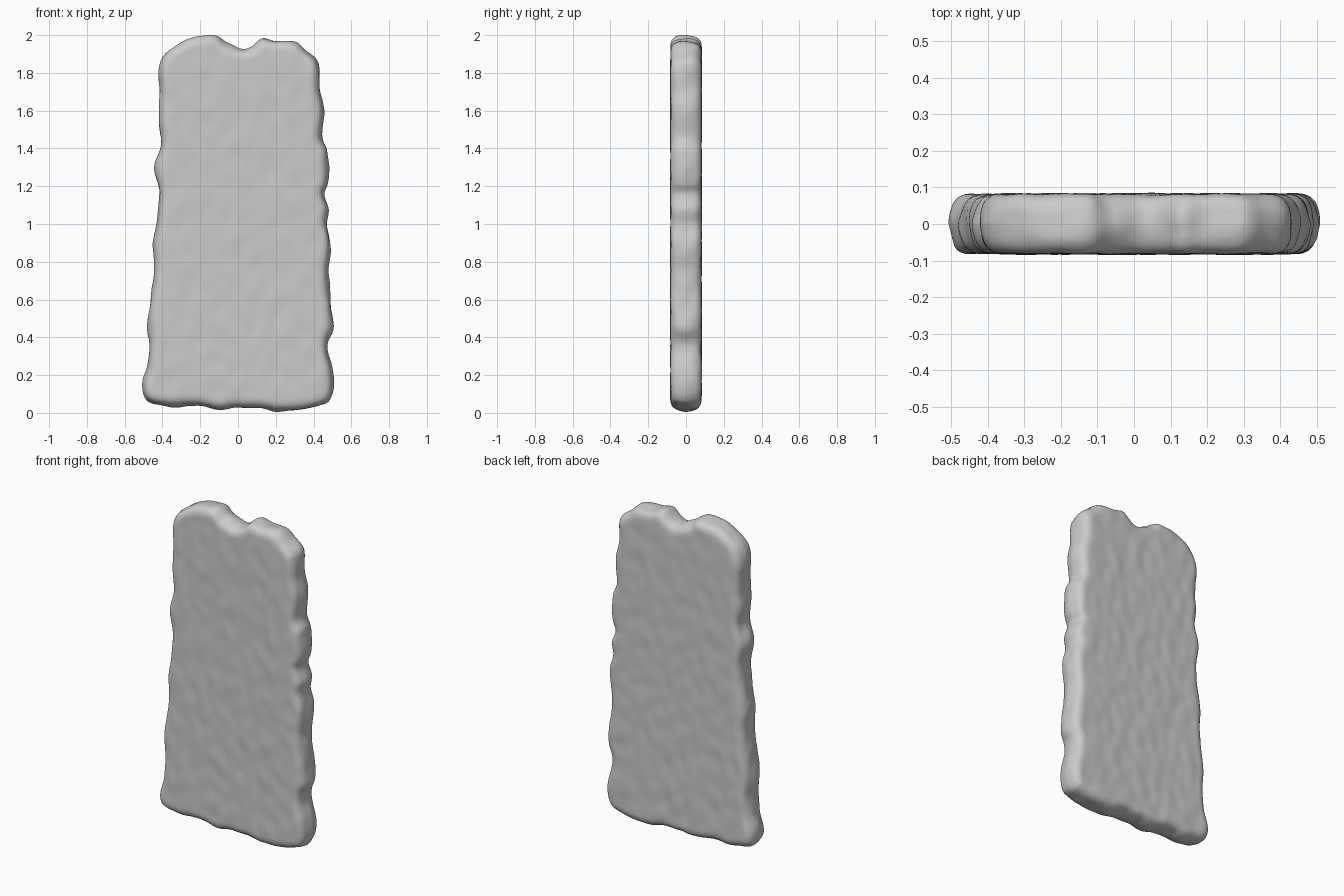
import bpy
import bmesh
from mathutils import Vector, noise

if "Cube" in bpy.data.objects:
    bpy.data.objects.remove(bpy.data.objects["Cube"])

# Front outline (x, z) of the weathered slab, clockwise from the lower left
OUTLINE = [
    (-0.495, 0.08), (-0.507, 0.14), (-0.48, 0.25), (-0.468, 0.36), (-0.478, 0.49),
    (-0.462, 0.62), (-0.445, 0.78), (-0.452, 0.88), (-0.438, 0.98), (-0.42, 1.15),
    (-0.442, 1.30), (-0.41, 1.42), (-0.42, 1.55), (-0.415, 1.68), (-0.424, 1.80),
    (-0.39, 1.895), (-0.32, 1.955), (-0.24, 1.99), (-0.12, 2.0), (-0.06, 1.955),
    (0.02, 1.925), (0.07, 1.94), (0.13, 1.985), (0.20, 1.972), (0.30, 1.968), (0.36, 1.915),
    (0.425, 1.85), (0.43, 1.72), (0.457, 1.60), (0.446, 1.46), (0.477, 1.38),
    (0.477, 1.22), (0.457, 1.16), (0.482, 1.08), (0.468, 1.0), (0.495, 0.90),
    (0.478, 0.72), (0.497, 0.58), (0.502, 0.46), (0.478, 0.36), (0.508, 0.18),
    (0.49, 0.075), (0.43, 0.035), (0.24, 0.006), (0.12, 0.022), (0.0, 0.027),
    (-0.10, 0.018), (-0.22, 0.035), (-0.33, 0.033), (-0.45, 0.048),
]
# Rounded edge section: (depth y, inset from outline)
SECTION = [(-0.082, 0.05), (-0.077, 0.032), (-0.064, 0.016), (-0.04, 0.005), (0, 0),
           (0.04, 0.005), (0.064, 0.016), (0.077, 0.032), (0.082, 0.05)]


def smooth_loop(points, steps=4):
    """Closed Catmull-Rom curve through the points."""
    pts = [Vector(p) for p in points]
    n = len(pts)
    out = []
    for i in range(n):
        a, b, c, d = (pts[(i + k) % n] for k in (-1, 0, 1, 2))
        for s in range(steps):
            t = s / steps
            out.append(0.5 * (2 * b + (c - a) * t + (2 * a - 5 * b + 4 * c - d) * t * t
                              + (3 * b - a - 3 * c + d) * t ** 3))
    return out


# Slab body: stacked inset rings with capped faces
loop = smooth_loop(OUTLINE)
n = len(loop)
bm = bmesh.new()
rings = []
for y, inset in SECTION:
    ring = []
    for i, p in enumerate(loop):
        t = (loop[(i + 3) % n] - loop[i - 3]).normalized()
        q = p + Vector((t.y, -t.x)) * inset
        ring.append(bm.verts.new((q.x, y, q.y)))
    rings.append(ring)
for a, b in zip(rings, rings[1:]):
    for i in range(n):
        j = (i + 1) % n
        bm.faces.new((a[i], a[j], b[j], b[i]))
bm.faces.new(rings[0])
bm.faces.new(rings[-1][::-1])
bmesh.ops.recalc_face_normals(bm, faces=bm.faces)
mesh = bpy.data.meshes.new("stone_slab")
bm.to_mesh(mesh)
bm.free()
slab = bpy.data.objects.new("stone_slab", mesh)
bpy.context.collection.objects.link(slab)

# Even dense surface for the worn relief
remesh = slab.modifiers.new("even_surface", 'REMESH')
remesh.mode = 'VOXEL'
remesh.voxel_size = 0.012
soften = slab.modifiers.new("soften", 'SMOOTH')
soften.iterations = 3
bpy.context.view_layer.objects.active = slab
slab.select_set(True)
for name in ("even_surface", "soften"):
    bpy.ops.object.modifier_apply(modifier=name)

# Worn relief: faint diagonal streaks on the faces, larger dents on the rim
moves = []
for v in slab.data.vertices:
    p, nrm = v.co, v.normal
    rim = 1 - abs(nrm.y)
    streak = Vector(((p.x + p.z * 0.35) * 13, p.y * 8, (p.z - p.x * 0.6) * 9))
    dents = Vector((p.x * 8, p.y * 12, p.z * 8 + 5))
    moves.append(p + nrm * (0.004 * noise.noise(streak) + 0.011 * rim * noise.noise(dents)))
for v, co in zip(slab.data.vertices, moves):
    v.co = co
for poly in slab.data.polygons:
    poly.use_smooth = True
